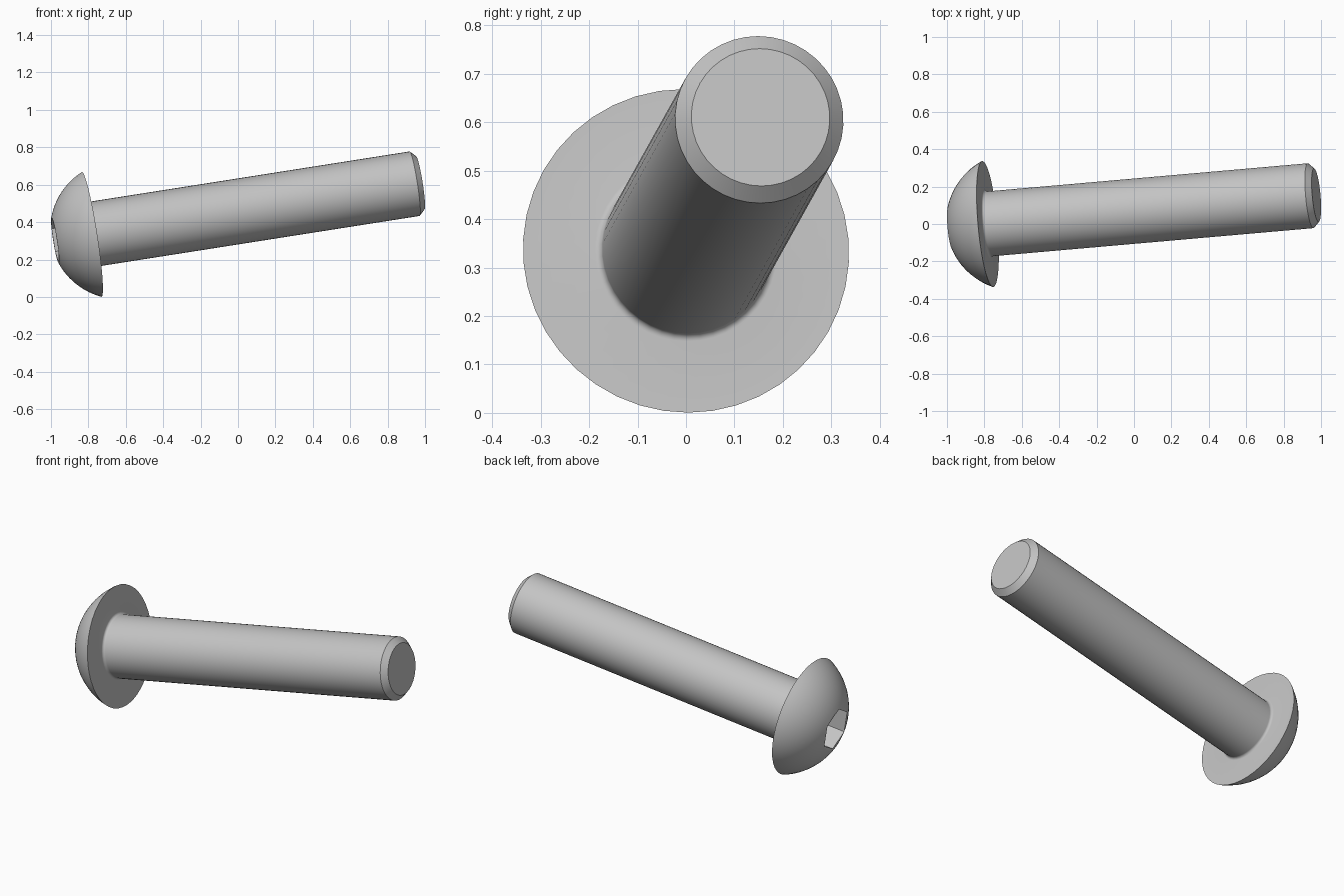
import bpy, bmesh, math
from mathutils import Vector, Matrix

cube = bpy.data.objects.get("Cube")
if cube:
    bpy.data.objects.remove(cube)

SIDES = 42            # multiple of six so the socket corners fall on the rings
HEAD_R, SHAFT_R, SOCKET_R = 0.338, 0.1745, 0.1236
HEAD_H, LENGTH, CHAMFER, FILLET = 0.199, 1.785, 0.031, 0.0145
SOCKET_DEPTH = 0.111

steel = bpy.data.materials.new("steel_grey")
steel.use_nodes = True
colour = (0.55, 0.55, 0.55, 1)
steel.diffuse_color = colour
steel.node_tree.nodes["Principled BSDF"].inputs["Base Color"].default_value = colour


def ring(bm, radius, height, hexagon=False):
    """Ring of vertices around local z, round or six-sided."""
    verts = []
    for i in range(SIDES):
        a = math.tau * i / SIDES
        r = radius
        if hexagon:
            r *= math.cos(math.pi / 6) / math.cos(a % (math.pi / 3) - math.pi / 6)
        a += math.pi / 2
        verts.append(bm.verts.new((r * math.cos(a), r * math.sin(a), height)))
    return verts


bm = bmesh.new()

# Hexagonal socket, from its floor to the flat on top of the head
rings = [ring(bm, SOCKET_R, SOCKET_DEPTH - HEAD_H, True),
         ring(bm, SOCKET_R, -HEAD_H, True)]

# Domed head: circular arc from the flat to the rim
centre = (HEAD_R**2 - SOCKET_R**2 - HEAD_H**2) / (2 * HEAD_H)
dome_r = math.hypot(HEAD_R, centre)
start, end = math.asin(SOCKET_R / dome_r), math.atan2(HEAD_R, centre)
STEPS = 12
for i in range(STEPS + 1):
    t = start + (end - start) * i / STEPS
    rings.append(ring(bm, dome_r * math.sin(t), centre - dome_r * math.cos(t)))

# Fillet under the head
for i in range(7):
    t = math.pi / 2 * i / 6
    rings.append(ring(bm, SHAFT_R + FILLET * (1 - math.sin(t)),
                      FILLET * (1 - math.cos(t))))

# Shaft with a chamfered tip
rings.append(ring(bm, SHAFT_R, LENGTH - CHAMFER))
rings.append(ring(bm, SHAFT_R - CHAMFER, LENGTH))

# Skin the rings and cap both ends
for lower, upper in zip(rings, rings[1:]):
    for i in range(SIDES):
        j = (i + 1) % SIDES
        bm.faces.new((lower[i], lower[j], upper[j], upper[i]))
bm.faces.new(rings[0])
bm.faces.new(rings[-1])
bmesh.ops.remove_doubles(bm, verts=bm.verts, dist=0.0002)
bmesh.ops.recalc_face_normals(bm, faces=bm.faces)

mesh = bpy.data.meshes.new("button_head_bolt")
bm.to_mesh(mesh)
bm.free()
mesh.materials.append(steel)
bolt = bpy.data.objects.new("button_head_bolt", mesh)
bpy.context.collection.objects.link(bolt)

# Tilt the bolt along its axis
axis = Vector((1, 0.0876, 0.157)).normalized()
side = Vector((-axis.y, axis.x, 0)).normalized()
up = axis.cross(side)
bolt.matrix_world = (Matrix.Translation((-0.782, 0, 0.3345))
                     @ Matrix((side, up, axis)).transposed().to_4x4())

bpy.ops.object.select_all(action="DESELECT")
bolt.select_set(True)
bpy.context.view_layer.objects.active = bolt
bpy.ops.object.shade_smooth_by_angle(angle=math.radians(18))
